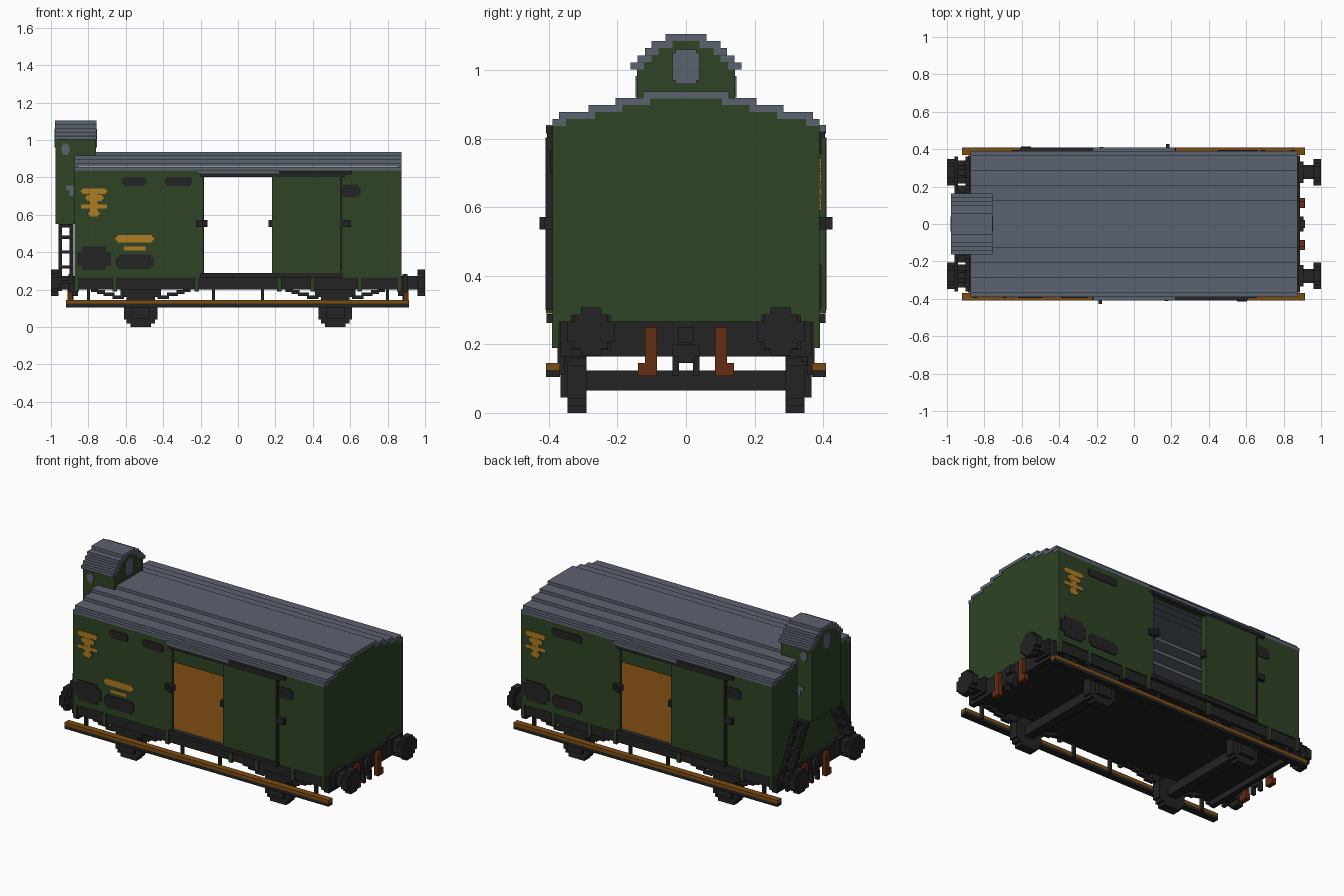
import bpy, bmesh
from mathutils import Matrix, Vector

cube = bpy.data.objects.get("Cube")
if cube:
    bpy.data.objects.remove(cube, do_unlink=True)


def material(name, r, g, b):
    m = bpy.data.materials.new(name)
    m.use_nodes = True
    m.diffuse_color = (r, g, b, 1)
    m.node_tree.nodes["Principled BSDF"].inputs["Base Color"].default_value = (r, g, b, 1)
    return m


GREEN = material("dark green", 0.028, 0.056, 0.018)
GREY = material("slate grey", 0.105, 0.122, 0.158)
BLACK = material("soft black", 0.017, 0.017, 0.017)
WOOD = material("wood brown", 0.21, 0.075, 0.006)
YELLOW = material("ochre yellow", 0.42, 0.20, 0.016)
RUST = material("rust red", 0.125, 0.026, 0.006)


def part(name, mat, boxes):
    """One object made of boxes given as (x0, x1, y0, y1, z0, z1)."""
    bm = bmesh.new()
    for x0, x1, y0, y1, z0, z1 in boxes:
        size = Matrix.Diagonal((abs(x1 - x0), abs(y1 - y0), abs(z1 - z0), 1))
        mid = Matrix.Translation(Vector((x0 + x1, y0 + y1, z0 + z1)) / 2)
        bmesh.ops.create_cube(bm, size=1, matrix=mid @ size)
    mesh = bpy.data.meshes.new(name)
    bm.to_mesh(mesh)
    bm.free()
    mesh.materials.append(mat)
    obj = bpy.data.objects.new(name, mesh)
    bpy.context.collection.objects.link(obj)
    return obj


def turn(boxes):
    """Half turn about z."""
    return [(-x1, -x0, -y1, -y0, z0, z1) for x0, x1, y0, y1, z0, z1 in boxes]


def mirror_x(boxes):
    return boxes + [(-b[1], -b[0]) + b[2:] for b in boxes]


def mirror_y(boxes):
    return boxes + [b[:2] + (-b[3], -b[2]) + b[4:] for b in boxes]


def stepped_roof(levels, x0, x1):
    """Arched shell of strips; levels run from the eaves up as (half width, top)."""
    strips = []
    for (h, top), (inner, _) in zip(levels, levels[1:]):
        strips += mirror_y([(x0, x1, inner - 0.02, h, top - 0.02, top)])
    h, top = levels[-1]
    return strips + [(x0, x1, -h, h, top - 0.02, top)]


def gable(levels, x0, x1, z0):
    return [(x0, x1, -h, h, z0, top - 0.02) for h, top in levels]


# Body shell
L, W = 0.875, 0.39
ROOF = [(0.39, 0.857), (0.37, 0.878), (0.285, 0.898), (0.205, 0.918), (0.125, 0.937)]
part("main_roof", GREY, stepped_roof(ROOF, -L, L))
part("end_walls", GREEN, mirror_x(gable(ROOF, L - 0.022, L - 0.002, 0.265)))
wall = [(-L + 0.002, -0.185, -W, -W + 0.02, 0.265, 0.837),
        (0.182, L - 0.002, -W, -W + 0.02, 0.265, 0.837),
        (-0.185, 0.182, -W, -W + 0.02, 0.803, 0.837)]
part("front_wall", GREEN, wall)
part("back_wall", GREEN, turn(wall))
part("floor_planks", WOOD, [(-0.85, 0.85, -0.37, 0.37, 0.265, 0.285)])
part("underframe", BLACK, [(-0.865, 0.865, -0.382, 0.382, 0.2, 0.265)])
tabs = [(x - 0.012, x + 0.012, 0.37, 0.391, 0.19, 0.27)
        for x in (-0.861, -0.66, -0.22, 0.22, 0.4, 0.65, 0.861)]
part("sill_tabs", GREEN, mirror_y(tabs))

# Side fittings, laid out for the front and turned round for the back
F, D = -W, -0.408
door = [(0.182, 0.55, D, F, 0.29, 0.803)]
hood = [(-0.22, 0.22, D, F, 0.82, 0.84)]
rails = [(-0.2, 0.57, D + 0.002, F, 0.803, 0.82),
         (0.22, 0.61, D, F, 0.815, 0.835),
         (-0.2, 0.56, D + 0.001, F + 0.02, 0.262, 0.288),
         (0.545, 0.557, D - 0.002, F, 0.3, 0.803)]
catches = [(-0.225, -0.185, D, F, 0.535, 0.572),
           (-0.19, -0.17, -0.428, F + 0.01, 0.535, 0.572),
           (0.162, 0.185, D - 0.004, F + 0.01, 0.535, 0.572),
           (0.55, 0.605, D - 0.006, F, 0.535, 0.572)]


def plate(x0, x1, z0, z1, c=0.015):
    """Thin side plate with notched corners."""
    return [(x0, x1, F - 0.005, F, z0 + c, z1 - c),
            (x0 + c, x1 - c, F - 0.005, F, z0, z1)]


lower = plate(-0.86, -0.68, 0.305, 0.43, 0.025) + plate(-0.655, -0.45, 0.31, 0.388)
right_vent = plate(0.55, 0.655, 0.695, 0.762, 0.012)
front_vents = plate(-0.62, -0.49, 0.755, 0.803, 0.01) + plate(-0.39, -0.245, 0.755, 0.803, 0.01)
back_vents = plate(-0.66, -0.45, 0.755, 0.803, 0.01)
emblem = (plate(-0.84, -0.70, 0.712, 0.742, 0.008) + plate(-0.815, -0.72, 0.675, 0.705, 0.008)
          + plate(-0.84, -0.70, 0.635, 0.655, 0.004) + plate(-0.80, -0.74, 0.59, 0.622, 0.008)
          + [(-0.79, -0.75, F - 0.004, F, 0.6, 0.73)])
stripes = plate(-0.655, -0.45, 0.452, 0.492, 0.01) + [(-0.61, -0.495, F - 0.005, F, 0.41, 0.43)]
for side, place, vents, marks in (("front", list, front_vents, emblem + stripes),
                                  ("back", turn, back_vents, emblem)):
    part(side + "_sliding_door", GREEN, place(door))
    part(side + "_door_hood", GREY, place(hood))
    part(side + "_door_rails", BLACK, place(rails))
    part(side + "_door_catches", BLACK, place(catches))
    part(side + "_plates", BLACK, place(lower + right_vent + vents))
    part(side + "_painted_marks", YELLOW, place(marks))

# Brake cabin on the end
CAB = [(0.162, 1.022), (0.142, 1.043), (0.12, 1.064), (0.10, 1.085), (0.06, 1.105)]
part("cabin_roof", GREY, stepped_roof(CAB, -0.978, -0.757))
part("cabin_lower", GREEN, [(-0.976, -0.87, -0.143, 0.143, 0.552, 0.95)])
part("cabin_upper", GREEN, [(-0.976, -0.759, -0.143, 0.143, 0.88, 1.005)]
     + gable(CAB[1:], -0.976, -0.759, 0.95))
ends = []
for x0, x1 in ((-0.981, -0.975), (-0.76, -0.754)):
    ends += [(x0, x1, -0.04, 0.04, 0.97, 1.05), (x0, x1, -0.03, 0.03, 0.96, 1.06)]
sides = [(-0.945, -0.9, 0.142, 0.147, 0.932, 0.972), (-0.935, -0.908, 0.142, 0.147, 0.92, 0.982),
         (-0.92, -0.88, 0.142, 0.147, 0.73, 0.757), (-0.9, -0.88, 0.142, 0.147, 0.7, 0.73)]
part("cabin_windows", GREY, ends + mirror_y(sides))

# Sloping ladders either side of the cabin
ladder = [(-0.96, -0.88, 0.14, 0.17, 0.532, 0.552)]
for i in range(9):
    y, z = 0.15 + 0.022 * i, 0.512 - 0.04 * i
    ladder += [(x, x + 0.02, y, y + 0.035, z, z + 0.04) for x in (-0.96, -0.9)]
    if i % 2 == 1:
        ladder.append((-0.96, -0.88, y, y + 0.035, z, z + 0.018))
part("cabin_ladders", BLACK, mirror_y(ladder))

# Running boards and their hangers
board = [(-0.92, 0.915, 0.368, 0.408, 0.125, 0.145)]
part("running_boards", WOOD, mirror_y(board))
part("running_board_beams", BLACK,
     mirror_y([(-0.92, 0.915, 0.368, 0.408, 0.105, 0.125)]))
part("running_board_hangers", BLACK, mirror_y(mirror_x(
    [(x - 0.008, x + 0.008, 0.355, 0.375, 0.11, 0.21) for x in (0.13, 0.8)])))


# Wheels, axles and leaf springs
wheels, springs, axles = [], [], []
for cx in (-0.52, 0.52):
    for i, h in enumerate((0.056, 0.075, 0.09, 0.09, 0.09, 0.09, 0.09, 0.075, 0.056)):
        wheels.append((cx - h, cx + h, 0.29, 0.346, 0.02 * i, 0.02 * i + 0.02))
    axles.append((cx - 0.03, cx + 0.03, -0.3, 0.3, 0.065, 0.123))
    springs += [(cx - 0.05, cx + 0.05, 0.34, 0.366, 0.045, 0.165),
                (cx - 0.075, cx + 0.075, 0.33, 0.366, 0.14, 0.165),
                (cx - 0.107, cx + 0.107, 0.33, 0.366, 0.16, 0.2)]
    for s in (-1, 1):
        for a, b, z in ((0.09, 0.15, 0.15), (0.14, 0.2, 0.165), (0.19, 0.235, 0.178), (0.225, 0.265, 0.188)):
            springs.append((cx + s * a, cx + s * b, 0.335, 0.36, z, z + 0.02))
part("wheels", BLACK, mirror_y(wheels))
part("axles", BLACK, axles)
part("leaf_springs", BLACK, mirror_y(springs))

# Headstocks, buffers and couplings at both ends
part("headstocks", BLACK, mirror_x([(0.855, 0.888, -0.366, 0.366, 0.165, 0.266)]))
buffers = [(0.87, 0.965, 0.24, 0.315, 0.2, 0.272), (0.88, 0.905, 0.22, 0.335, 0.185, 0.285)]
for i, h in enumerate((0.03, 0.05, 0.07, 0.07, 0.07, 0.05, 0.03)):
    buffers.append((0.96, 1.0, 0.277 - h, 0.277 + h, 0.167 + 0.02 * i, 0.187 + 0.02 * i))
part("buffers", BLACK, mirror_x(mirror_y(buffers)))
part("coupling_hook", BLACK, mirror_x(
    [(0.88, 0.915, -0.022, 0.022, 0.205, 0.25), (0.88, 0.9, -0.04, 0.04, 0.145, 0.2)]
    + mirror_y([(0.88, 0.905, 0.02, 0.04, 0.107, 0.165)])))
part("brake_hoses", RUST, mirror_x(mirror_y(
    [(0.885, 0.912, 0.085, 0.12, 0.107, 0.25), (0.885, 0.915, 0.085, 0.14, 0.107, 0.145)])))
